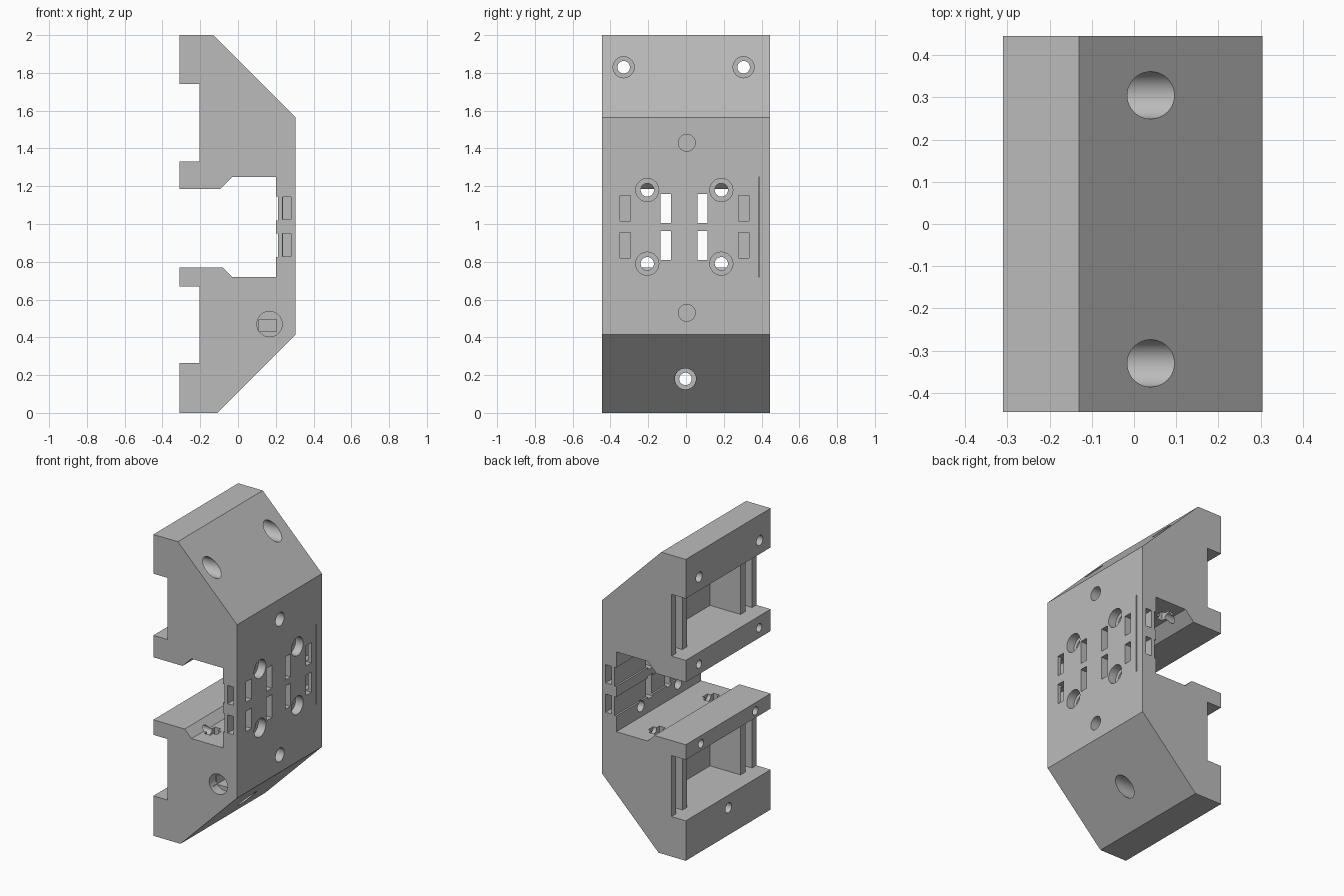
import bpy
import bmesh
from math import pi
from mathutils import Matrix, Vector

cube = bpy.data.objects.get("Cube")
if cube:
    bpy.data.objects.remove(cube, do_unlink=True)

grey = bpy.data.materials.new("plain_grey")
grey.use_nodes = True
grey.diffuse_color = (0.5, 0.5, 0.5, 1)
grey.node_tree.nodes["Principled BSDF"].inputs["Base Color"].default_value = (0.5, 0.5, 0.5, 1)

WIDTH = 0.445
cutters = []


def add_object(name, bm):
    bmesh.ops.recalc_face_normals(bm, faces=bm.faces)
    mesh = bpy.data.meshes.new(name)
    bm.to_mesh(mesh)
    bm.free()
    mesh.materials.append(grey)
    obj = bpy.data.objects.new(name, mesh)
    bpy.context.collection.objects.link(obj)
    return obj


def cut(name, bm):
    obj = add_object(name, bm)
    obj.hide_render = True
    cutters.append(obj)


def box(name, x, y, z):
    """Box cutter between the given (low, high) limits."""
    lo, hi = (Vector(p) for p in zip(x, y, z))
    bm = bmesh.new()
    bmesh.ops.create_cube(bm, size=1, matrix=Matrix.Translation((lo + hi) / 2)
                          @ Matrix.Diagonal((*(hi - lo), 1)))
    cut(name, bm)


def bore(name, radius, x, y, z):
    """Round cutter along x."""
    bm = bmesh.new()
    bmesh.ops.create_cone(
        bm, cap_ends=True, segments=40, radius1=radius, radius2=radius, depth=x[1] - x[0],
        matrix=Matrix.Translation((sum(x) / 2, y, z)) @ Matrix.Rotation(pi / 2, 4, "Y"))
    cut(name, bm)


# Body: side profile extruded along y
profile = [(-.31, 2), (-.13, 2), (.305, 1.565), (.305, .415), (-.11, 0), (-.31, 0),
           (-.31, .265), (-.205, .265), (-.205, .67), (-.31, .67), (-.31, .77),
           (-.08, .77), (-.03, .72), (.2, .72), (.2, 1.25), (-.03, 1.25),
           (-.095, 1.185), (-.31, 1.185), (-.31, 1.33), (-.205, 1.33),
           (-.205, 1.74), (-.31, 1.74)]
bm = bmesh.new()
face = bm.faces.new([bm.verts.new((x, -WIDTH, z)) for x, z in profile])
side = bmesh.ops.extrude_face_region(bm, geom=[face])
bmesh.ops.translate(bm, vec=(0, 2 * WIDTH, 0),
                    verts=[v for v in side["geom"] if isinstance(v, bmesh.types.BMVert)])
body = add_object("mount_body", bm)

# Rear pockets with a narrow slot beside each end
for z in ((.265, .67), (1.33, 1.74)):
    box("rear_pocket", (-.25, .02), (-.28, .28), z)
    for y in ((-.4, -.33), (.33, .4)):
        box("end_slot", (-.25, -.08), y, z)

# Counterbored mounting holes through the sloped ends
for y, z in ((-.33, 1.83), (.305, 1.83), (-.003, .18)):
    bore("mount_hole", .033, (-.4, .4), y, z)
    bore("mount_counterbore", .056, (-.1, .4), y, z)

# Counterbored holes and blind holes in the face plate
for z in (.79, 1.18):
    for y in (-.205, .187):
        bore("plate_hole", .035, (.1, .4), y, z)
        bore("plate_counterbore", .061, (.25, .4), y, z)
for z in (.53, 1.43):
    bore("blind_hole", .045, (.2, .4), .004, z)

# Screw holes in the rear bars, with nut pockets opening to the gap
for z, ys in ((.716, (-.285, .285)), (1.252, (-.325, .305))):
    for y in ys:
        bore("bar_hole", .027, (-.4, .06), y, z)
        box("nut_pocket", (-.01, .035), (y - .055, y + .055), (z - .055, z + .055))

# Strap slots, side tunnels and the inner grooves
for low, high in ((.82, .955), (1.015, 1.15)):
    for y in ((-.135, -.08), (.06, .115)):
        box("window", (.15, .4), y, (low - .01, high + .008))
    for edge, y in ((-.5, (-.35, -.295)), (.5, (.278, .333))):
        box("strap_slot", (.237, .4), y, (low, high))
        box("strap_tunnel", (.236, .28), (min(edge, y[0] + .01), max(edge, y[1] - .01)),
            (low + .008, high - .006))
    box("inner_groove", (.15, .212), (-.5, .5), (low + .004, high - .004))
box("label_slit", (.285, .4), (.384, .39), (.72, 1.25))

# Round side recess with a small inner socket
bm = bmesh.new()
bmesh.ops.create_cone(bm, cap_ends=True, segments=40, radius1=.067, radius2=.067, depth=.2,
                      matrix=Matrix.Translation((.167, -.48, .47)) @ Matrix.Rotation(pi / 2, 4, "X"))
cut("side_recess", bm)
box("side_socket", (.11, .205), (-.42, -.25), (.43, .495))

# Carve the body, then remove the helpers
for helper in cutters:
    mod = body.modifiers.new(helper.name, "BOOLEAN")
    mod.operation = "DIFFERENCE"
    mod.solver = "EXACT"
    mod.object = helper
graph = bpy.context.evaluated_depsgraph_get()
carved = bpy.data.meshes.new_from_object(body.evaluated_get(graph))
body.modifiers.clear()
body.data = carved
for helper in cutters:
    bpy.data.objects.remove(helper, do_unlink=True)

# Smooth bores, sharp edges elsewhere
bpy.ops.object.select_all(action="DESELECT")
body.select_set(True)
bpy.context.view_layer.objects.active = body
bpy.ops.object.shade_smooth_by_angle(angle=pi / 6)
